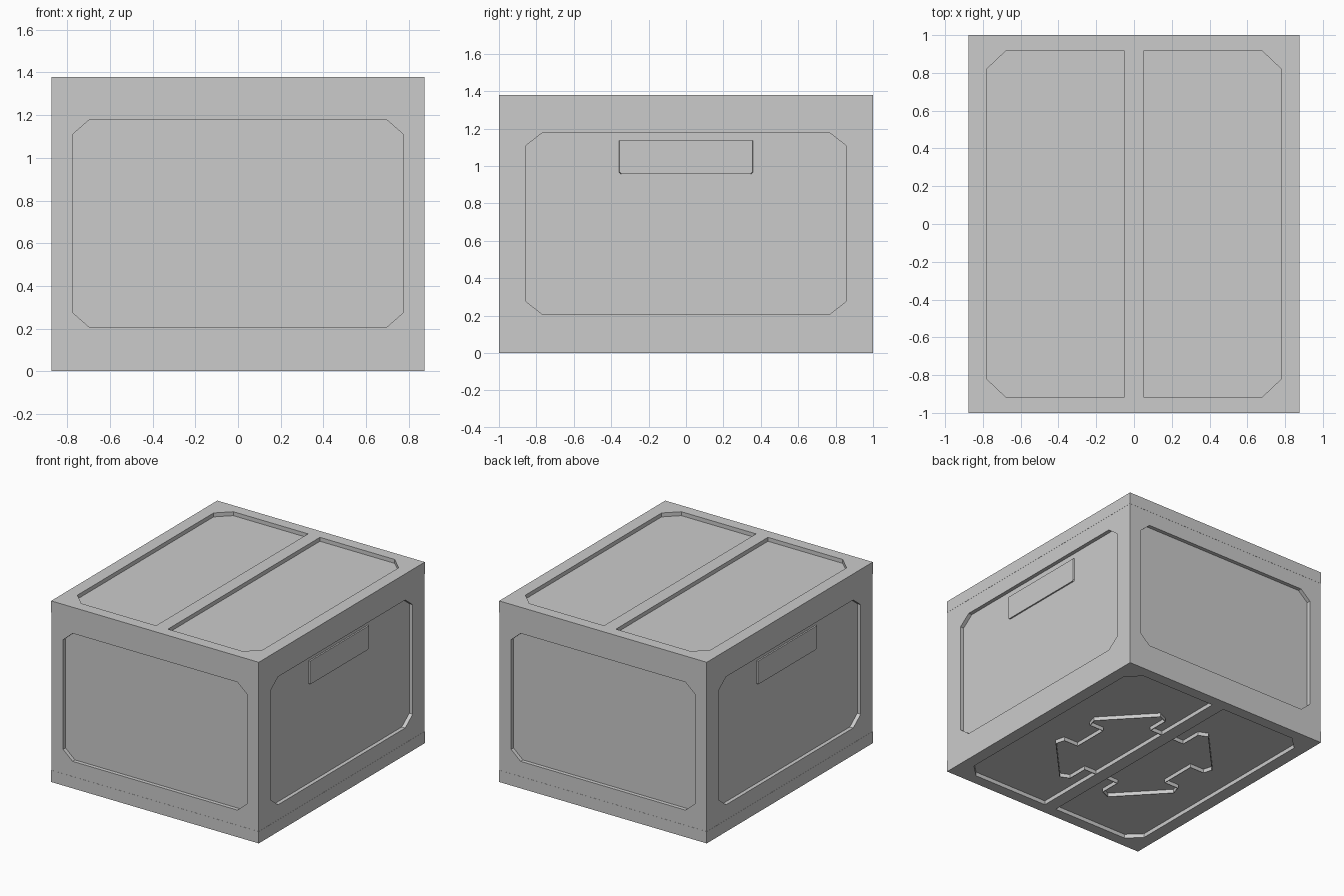
import bpy, bmesh
from mathutils import Vector

cube = bpy.data.objects.get("Cube")
if cube:
    bpy.data.objects.remove(cube, do_unlink=True)

HX, HY, H = 0.875, 1.0, 1.38   # half width, half depth, height
SEAM, DEPTH = 0.09, 0.03       # rim height, panel recess

grey = bpy.data.materials.new("plain grey")
grey.use_nodes = True
grey.diffuse_color = (0.6, 0.6, 0.6, 1)
grey.node_tree.nodes["Principled BSDF"].inputs["Base Color"].default_value = (0.6, 0.6, 0.6, 1)


def add_object(name, bm):
    bmesh.ops.recalc_face_normals(bm, faces=bm.faces)
    mesh = bpy.data.meshes.new(name)
    bm.to_mesh(mesh)
    bm.free()
    mesh.materials.append(grey)
    obj = bpy.data.objects.new(name, mesh)
    bpy.context.collection.objects.link(obj)
    return obj


def prism(name, outline, place, low, high, scale=1.0):
    """Extrude a 2D outline from low to high; place maps (u, v, w) to space."""
    bm = bmesh.new()
    centre = sum((Vector(p) for p in outline), Vector((0, 0))) / len(outline)
    tip = [centre + (Vector(p) - centre) * scale for p in outline]
    a = [bm.verts.new(place(u, v, low)) for u, v in outline]
    b = [bm.verts.new(place(u, v, high)) for u, v in tip]
    bm.faces.new(a)
    bm.faces.new(b)
    for i in range(len(a)):
        j = (i + 1) % len(a)
        bm.faces.new((a[i], a[j], b[j], b[i]))
    return add_object(name, bm)


def rect(u0, u1, v0, v1):
    return [(u0, v0), (u1, v0), (u1, v1), (u0, v1)]


def chamfered(u0, u1, v0, v1, cu, cv):
    return [(u0 + cu, v0), (u1 - cu, v0), (u1, v0 + cv), (u1, v1 - cv),
            (u1 - cu, v1), (u0 + cu, v1), (u0, v1 - cv), (u0, v0 + cv)]


def cut(obj, cutter):
    mod = obj.modifiers.new("recess", "BOOLEAN")
    mod.operation, mod.solver, mod.object = "DIFFERENCE", "EXACT", cutter
    bpy.context.view_layer.objects.active = obj
    bpy.ops.object.modifier_apply(modifier=mod.name)
    bpy.data.objects.remove(cutter, do_unlink=True)


def upright(u, v, w):
    return (u, v, w)


# Crate: base, body and lid, with a hairline seam between them
base = prism("base", rect(-HX, HX, -HY, HY), upright, 0, SEAM)
lid = prism("lid", rect(-HX, HX, -HY, HY), upright, H - SEAM, H)
bx, by = HX - 0.001, HY - 0.001
body = prism("body", rect(-bx, bx, -by, by), upright, SEAM, H - SEAM)

end_panel = chamfered(-0.775, 0.775, 0.205, 1.18, 0.08, 0.07)
side_panel = chamfered(-0.855, 0.855, 0.205, 1.18, 0.09, 0.07)
half_panel = [(0.05, -0.915), (0.68, -0.915), (0.78, -0.82),
              (0.78, 0.82), (0.68, 0.915), (0.05, 0.915)]
handle = [(-0.35, 0.957), (0.35, 0.957), (0.36, 0.967),
          (0.36, 1.138), (-0.36, 1.138), (-0.36, 0.967)]

# Half of the outline of the ribs under the base
rib_half = [(0.05, 0.36), (0.15, 0.36), (0.15, 0.52), (0.22, 0.55),
            (0.54, 0.21), (0.52, 0.14), (0.40, 0.14)]
rib = rib_half + [(u, -v) for u, v in reversed(rib_half)]

for s, label in ((-1, "right"), (1, "left")):
    # End panel: front for -1, back for +1
    def on_end(u, v, w, s=s):
        return (u, s * w, v)

    def on_side(u, v, w, s=s):
        return (s * w, u, v)

    def mirrored(u, v, w, s=s):
        return (s * u, v, w)

    cut(body, prism("cutter", end_panel, on_end, HY - DEPTH, HY + 0.1))
    cut(body, prism("cutter", side_panel, on_side, HX - DEPTH, HX + 0.1))
    cut(lid, prism("cutter", half_panel, mirrored, H - DEPTH, H + 0.1))
    cut(base, prism("cutter", half_panel, mirrored, -0.1, DEPTH))

    # Slim tapered handle plate on the side panel
    prism(label + "_handle", handle, on_side, HX - DEPTH - 0.005,
          HX - DEPTH + 0.01, 0.985)

    # Thin standing ribs in the underside recess
    bm = bmesh.new()
    low = [bm.verts.new(mirrored(u, v, 0.001)) for u, v in rib]
    high = [bm.verts.new(mirrored(u, v, DEPTH + 0.002)) for u, v in rib]
    for i in range(len(rib) - 1):
        bm.faces.new((low[i], low[i + 1], high[i + 1], high[i]))
    ribs = add_object(label + "_base_rib", bm)
    wall = ribs.modifiers.new("wall", "SOLIDIFY")
    wall.thickness, wall.offset = 0.006, 0
